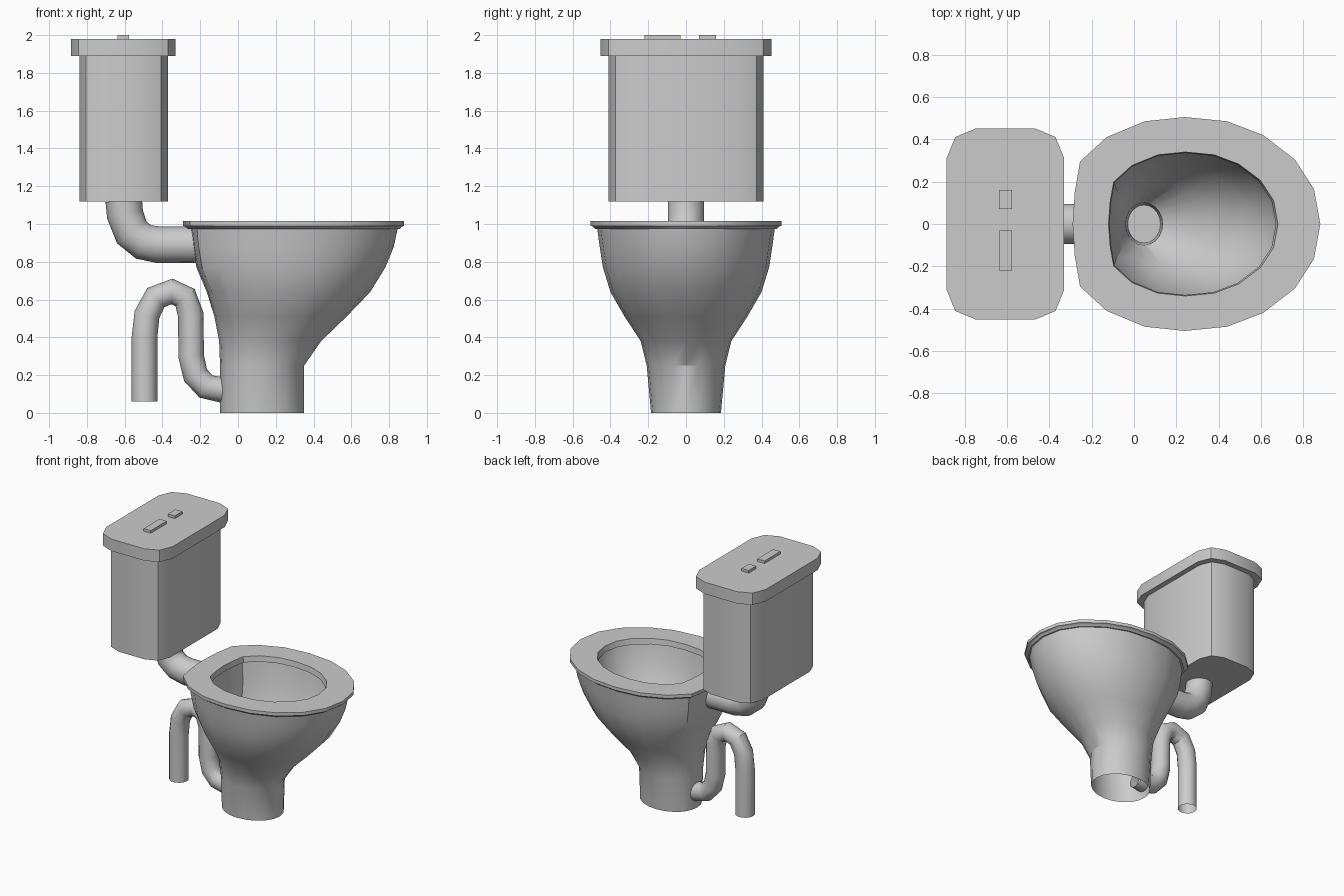
import bpy, bmesh, math
from mathutils import Vector

if "Cube" in bpy.data.objects:
    bpy.data.objects.remove(bpy.data.objects["Cube"])

# Half outline of the seat (front tip to back), mirrored to 20 points
HALF = [(.88, 0), (.85, .165), (.76, .305), (.61, .42), (.44, .485), (.24, .505),
        (.05, .485), (-.13, .41), (-.255, .295), (-.28, .15), (-.29, 0)]
OUTLINE = HALF + [(x, -y) for x, y in HALF[-2:0:-1]]
N = len(OUTLINE)


def ring(x0, x1, hy, z, egg=1.0):
    """Outline fitted to x0..x1 and +-hy; egg=0 gives an ellipse."""
    pts = []
    for i, (x, y) in enumerate(OUTLINE):
        a = 2 * math.pi * i / N
        u = egg * (x - .295) / .585 + (1 - egg) * math.cos(a)
        v = egg * y / .505 + (1 - egg) * math.sin(a)
        pts.append(Vector(((x0 + x1) / 2 + u * (x1 - x0) / 2, v * hy, z)))
    return pts


def finish(name, bm):
    bmesh.ops.recalc_face_normals(bm, faces=bm.faces)
    me = bpy.data.meshes.new(name)
    bm.to_mesh(me)
    bm.free()
    ob = bpy.data.objects.new(name, me)
    bpy.context.collection.objects.link(ob)
    bpy.ops.object.select_all(action='DESELECT')
    ob.select_set(True)
    bpy.context.view_layer.objects.active = ob
    bpy.ops.object.shade_smooth_by_angle(angle=math.radians(32))
    return ob


def loft(name, rings, closed=False, cap_end=False):
    bm = bmesh.new()
    vs = [[bm.verts.new(p) for p in r] for r in rings]
    pairs = list(zip(vs, vs[1:])) + ([(vs[-1], vs[0])] if closed else [])
    for a, b in pairs:
        n = len(a)
        for i in range(n):
            j = (i + 1) % n
            bm.faces.new((a[i], a[j], b[j], b[i]))
    if cap_end:
        bm.faces.new(vs[-1])
    return finish(name, bm)


def pipe(name, path, r, sides=14):
    """Open tube along a path in the xz plane."""
    pts = [Vector((x, 0, z)) for x, z in path]
    rings = []
    for i, p in enumerate(pts):
        d1 = (p - pts[i - 1]).normalized() if i else (pts[1] - p).normalized()
        d2 = (pts[i + 1] - p).normalized() if i < len(pts) - 1 else d1
        t = (d1 + d2).normalized()
        side = Vector((-t.z, 0, t.x))
        rings.append([p + r * (math.cos(a) * side + math.sin(a) * Vector((0, 1, 0)))
                      for a in (2 * math.pi * k / sides for k in range(sides))])
    return loft(name, rings)


def box(name, x0, x1, y0, y1, z0, z1, round_by=0):
    bm = bmesh.new()
    bmesh.ops.create_cube(bm, size=1)
    for v in bm.verts:
        v.co = Vector(((x0 + x1) / 2 + v.co.x * (x1 - x0),
                       (y0 + y1) / 2 + v.co.y * (y1 - y0),
                       (z0 + z1) / 2 + v.co.z * (z1 - z0)))
    if round_by:
        up = [e for e in bm.edges if abs(e.verts[0].co.z - e.verts[1].co.z) > .01]
        bmesh.ops.bevel(bm, geom=up, offset=round_by, segments=2, profile=.5, affect='EDGES')
    return finish(name, bm)


# Bowl: outer shell up from the open foot, over the rim, down into the well
loft("bowl", [
    ring(-.095, .35, .185, 0, .2), ring(-.095, .35, .208, .25, .2),
    ring(-.10, .44, .24, .38, .4), ring(-.125, .575, .325, .51, .7),
    ring(-.165, .70, .40, .64), ring(-.22, .78, .44, .77),
    ring(-.24, .825, .457, .88), ring(-.25, .845, .47, .975),
    ring(-.13, .69, .35, .975), ring(-.115, .65, .325, .82),
    ring(-.10, .53, .27, .66), ring(-.075, .36, .19, .51, .7),
    ring(-.04, .135, .10, .39, 0), ring(-.03, .125, .09, .25, 0)], cap_end=True)

# Seat ring with a stepped-in underside
loft("seat", [
    ring(-.265, .855, .48, .973), ring(-.28, .868, .495, .987),
    ring(-.29, .88, .505, .99), ring(-.29, .88, .505, 1.015),
    ring(-.12, .68, .34, 1.015), ring(-.115, .67, .335, .973)], closed=True)

# Cistern, lid and flush buttons
box("cistern", -.84, -.37, -.41, .41, 1.12, 1.89, .125)
box("cistern_lid", -.885, -.33, -.452, .452, 1.89, 1.98, .14)
for nm, a, b in (("large_button", -.22, -.03), ("small_button", .07, .16)):
    box(nm, -.637, -.577, a, b, 1.975, 2.0)

# Water inlet and drain trap
pipe("inlet_pipe", [(-.605, 1.125), (-.598, 1.05), (-.562, .955), (-.50, .905),
                    (-.42, .89), (-.19, .89)], .097)
pipe("drain_pipe", [(-.495, .06), (-.495, .40), (-.482, .52), (-.435, .61), (-.35, .643),
                    (-.28, .61), (-.25, .52), (-.248, .30), (-.225, .20), (-.17, .14),
                    (-.08, .12), (-.02, .13)], .068)
